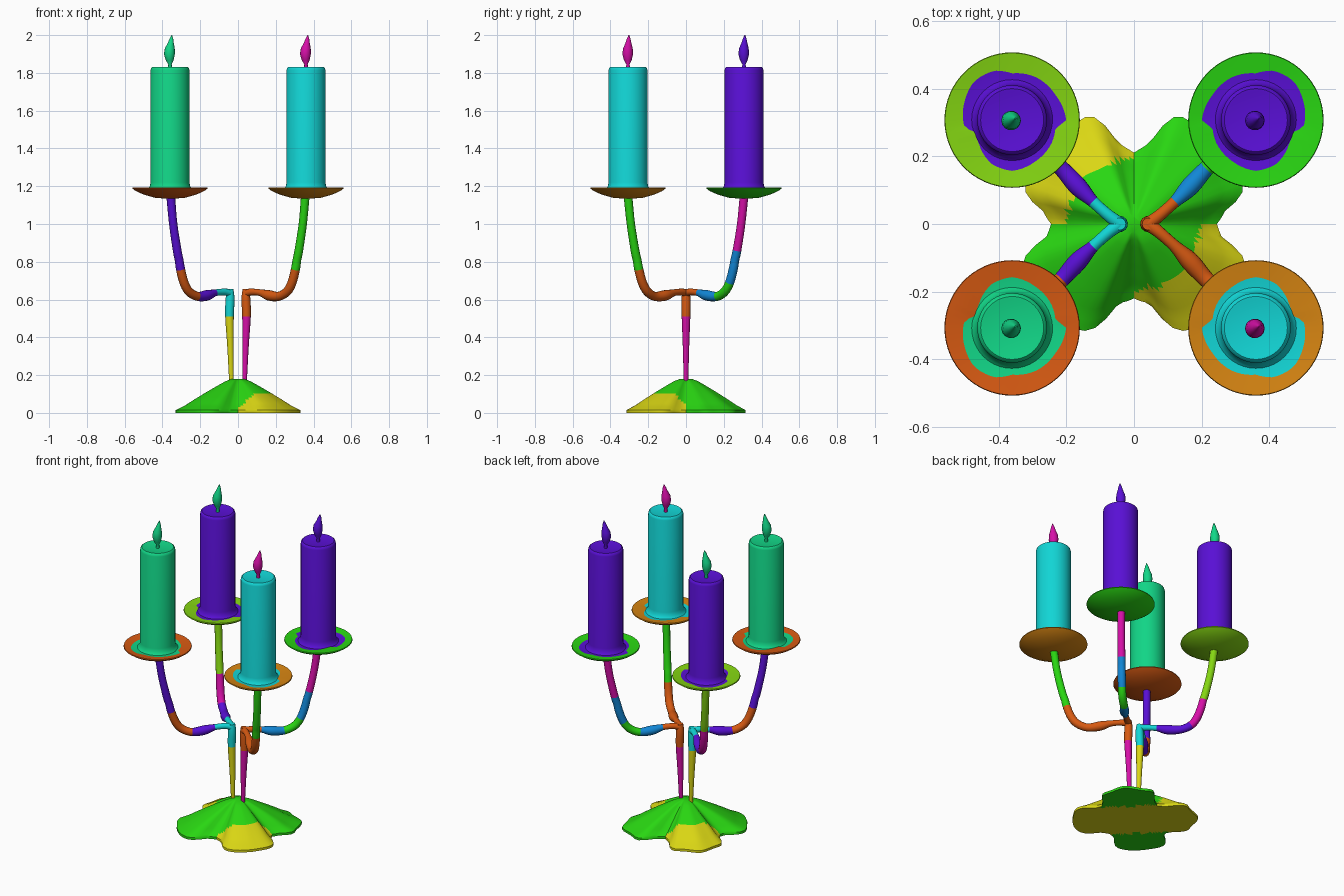
import bpy, bmesh, math
from mathutils import Vector

if "Cube" in bpy.data.objects:
    bpy.data.objects.remove(bpy.data.objects["Cube"])

COLOURS = {
    "emerald": (0.006, 0.674, 0.243), "purple": (0.101, 0.005, 0.674),
    "cyan": (0.006, 0.674, 0.674), "magenta": (0.674, 0.005, 0.392),
    "green": (0.022, 0.674, 0.006), "lime": (0.233, 0.674, 0.006),
    "orange": (0.674, 0.101, 0.006), "ochre": (0.674, 0.233, 0.006),
    "yellow": (0.70, 0.674, 0.007), "blue": (0.006, 0.243, 0.674),
}
MATS = {}
for key, c in COLOURS.items():
    MATS[key] = bpy.data.materials.new(key)
    MATS[key].diffuse_color = (*c, 1)


def loft(name, rings, colours, rule=None, angle=40):
    """Skin closed rings; colours holds one name per span, or one name for all."""
    if isinstance(colours, str):
        colours = [colours] * (len(rings) - 1)
    used = sorted(set(colours) | ({"yellow"} if rule else set()))
    bm = bmesh.new()
    loops = [[bm.verts.new(p) for p in ring] for ring in rings]
    n = len(loops[0])
    for a, b, col in zip(loops, loops[1:], colours):
        for i in range(n):
            j = (i + 1) % n
            bm.faces.new((a[i], a[j], b[j], b[i])).material_index = used.index(col)
    bm.faces.new(loops[0][::-1]).material_index = used.index(colours[0])
    bm.faces.new(loops[-1]).material_index = used.index(colours[-1])
    bmesh.ops.recalc_face_normals(bm, faces=bm.faces)
    if rule:
        for f in bm.faces:
            f.material_index = used.index(rule(f))
    me = bpy.data.meshes.new(name)
    bm.to_mesh(me)
    bm.free()
    for u in used:
        me.materials.append(MATS[u])
    ob = bpy.data.objects.new(name, me)
    bpy.context.collection.objects.link(ob)
    bpy.ops.object.select_all(action='DESELECT')
    ob.select_set(True)
    bpy.context.view_layer.objects.active = ob
    bpy.ops.object.shade_smooth_by_angle(angle=math.radians(angle))
    return ob


def interp(table, a):
    for (a0, v0), (a1, v1) in zip(table, table[1:]):
        if a <= a1:
            return v0 + (v1 - v0) * (a - a0) / (a1 - a0)
    return table[-1][1]


def circle(cx, cy, r, z, n):
    return [(cx + r * math.cos(2 * math.pi * i / n),
             cy + r * math.sin(2 * math.pi * i / n), z) for i in range(n)]


def tube(name, pts, colours, sub=4, n=14):
    """Smooth tapered tube through (x, y, z, radius) points."""
    P = [Vector(p) for p in pts]
    ext = [P[0] * 2 - P[1]] + P + [P[-1] * 2 - P[-2]]
    path, cols = [], []
    for k in range(len(P) - 1):
        a, b, c, d = ext[k:k + 4]
        for s in range(sub):
            t = s / sub
            path.append(0.5 * (2 * b + (c - a) * t + (2 * a - 5 * b + 4 * c - d) * t * t
                               + (3 * b - a - 3 * c + d) * t ** 3))
            cols.append(colours[k])
    path.append(P[-1])
    rings, side = [], None
    for i, p in enumerate(path):
        d = (path[min(i + 1, len(path) - 1)] - path[max(i - 1, 0)]).to_3d().normalized()
        if side is None:
            side = d.cross(Vector((0.3, 1, 0.1)))
        side = (side - d * side.dot(d)).normalized()
        up = d.cross(side)
        rings.append([p.to_3d() + p.w * (side * math.cos(2 * math.pi * q / n)
                                         + up * math.sin(2 * math.pi * q / n)) for q in range(n)])
    return loft(name, rings, cols)


# Draped four-lobed base
OUTLINE = [(0, .245), (8, .265), (13, .31), (18, .345), (30, .355), (42, .37),
           (55, .355), (68, .345), (73, .304), (79, .24), (90, .215)]
HEIGHT = [(0, .18), (.1, .18), (.2, .168), (.3, .15), (.5, .112), (.7, .072), (.85, .04), (1, .015)]


def base_ring(t, z, n=88):
    ring = []
    for i in range(n):
        a = 2 * math.pi * i / n
        fold = math.degrees(math.atan2(abs(math.sin(a)), abs(math.cos(a))))
        r = t * interp(OUTLINE, fold) * (1 + .02 * t * math.sin(11 * a))
        ring.append((r * math.cos(a), r * math.sin(a), z))
    return ring


def base_colour(f):
    c = f.calc_center_median()
    if f.normal.z < -0.5:
        return "yellow" if abs(c.x + c.y) < 0.226 else "green"
    return "yellow" if c.x * c.y < 0 and math.hypot(c.x, c.y) > 0.195 else "green"


levels = [.1, .2, .3, .4, .5, .55, .6, .65, .7, .75, .8, .85, .9, .95, 1]
loft("base", [base_ring(t, interp(HEIGHT, t)) for t in levels]
     + [base_ring(t, 0) for t in (1, .9, .8, .7, .6, .5, .4, .2, .05)], "green", base_colour)

# Two slim stems
STEM = [(.035, 0, .165, .012), (.04, 0, .35, .017), (.045, 0, .51, .023),
        (.042, 0, .6, .024), (.042, 0, .655, .018)]
for sx, name, low, high in ((-1, "left_stem", "yellow", "cyan"), (1, "right_stem", "magenta", "orange")):
    tube(name, [(sx * x, y, z, r) for x, y, z, r in STEM], [low, low, high, high])

# Arm path for one corner, mirrored to the others
ARM = [(.042, 0, .635, .021), (.075, .025, .64, .018), (.12, .065, .636, .018),
       (.165, .11, .622, .028), (.215, .165, .617, .024), (.26, .205, .643, .024),
       (.286, .231, .69, .024), (.304, .25, .76, .024), (.312, .259, .81, .023),
       (.322, .27, .86, .023), (.343, .292, 1.0, .022), (.356, .307, 1.145, .023)]
# Radius of the wax pool around the candle by angle
POOL = [(0, .16), (30, .148), (60, .145), (90, .138), (110, .155), (135, .16), (155, .152),
        (190, .142), (195, .115), (215, .12), (245, .143), (270, .15), (300, .14),
        (330, .135), (350, .13), (360, .16)]
UNDER = [(.02, 1.134), (.08, 1.139), (.14, 1.156), (.18, 1.174), (.2, 1.188), (.198, 1.194), (.19, 1.193)]
CANDLE = [(.125, 1.178), (.115, 1.188), (.107, 1.2), (.103, 1.22), (.103, 1.815), (.1, 1.826),
          (.093, 1.832), (.085, 1.831), (.06, 1.826), (.01, 1.825)]
FLAME = [(.011, 1.82, 0), (.009, 1.845, 0), (.021, 1.868, -.002), (.029, 1.9, -.003),
         (.026, 1.93, -.001), (.016, 1.958, .004), (.01, 1.98, .007), (.002, 2.0, .009)]


def corner(label, sx, sy, candle, flame, dish, arm):
    cx, cy = sx * .36, sy * .307
    tube(label + "_arm", [(sx * x, sy * y, z, r) for x, y, z, r in ARM], arm)
    # Dish with a wavy wax pool on its upper side
    n = 60
    rings = [circle(cx, cy, r, z, n) for r, z in UNDER]
    pool = []
    for i in range(n):
        a = 2 * math.pi * i / n
        deg = math.degrees(math.atan2(math.sin(a) * sy, -math.cos(a) * sx)) % 360
        r = interp(POOL, deg)
        pool.append((cx + r * math.cos(a), cy + r * math.sin(a), 1.186))
    rings += [pool, circle(cx, cy, .105, 1.182, n)]
    loft(label + "_dish", rings, [dish] * len(UNDER) + [candle])
    loft(label + "_candle", [circle(cx, cy, r, z, 40) for r, z in CANDLE], candle)
    loft(label + "_flame", [circle(cx + o, cy + o * .5, r, z, 14) for r, z, o in FLAME], flame, angle=60)


corner("front_left", -1, -1, "emerald", "emerald", "orange",
       ["cyan"] * 2 + ["purple"] * 2 + ["orange"] * 3 + ["purple"] * 4)
corner("back_left", -1, 1, "purple", "emerald", "lime",
       ["cyan"] * 2 + ["purple"] * 3 + ["magenta"] * 3 + ["lime"] * 3)
corner("front_right", 1, -1, "cyan", "magenta", "ochre",
       ["orange"] * 7 + ["green"] * 4)
corner("back_right", 1, 1, "purple", "purple", "green",
       ["orange"] * 2 + ["blue"] * 2 + ["green"] * 2 + ["blue"] * 3 + ["magenta"] * 2)

for m in bpy.data.materials:
    if m.users and not m.is_grease_pencil:
        m.use_nodes = True
        m.node_tree.nodes["Principled BSDF"].inputs["Base Color"].default_value = m.diffuse_color
